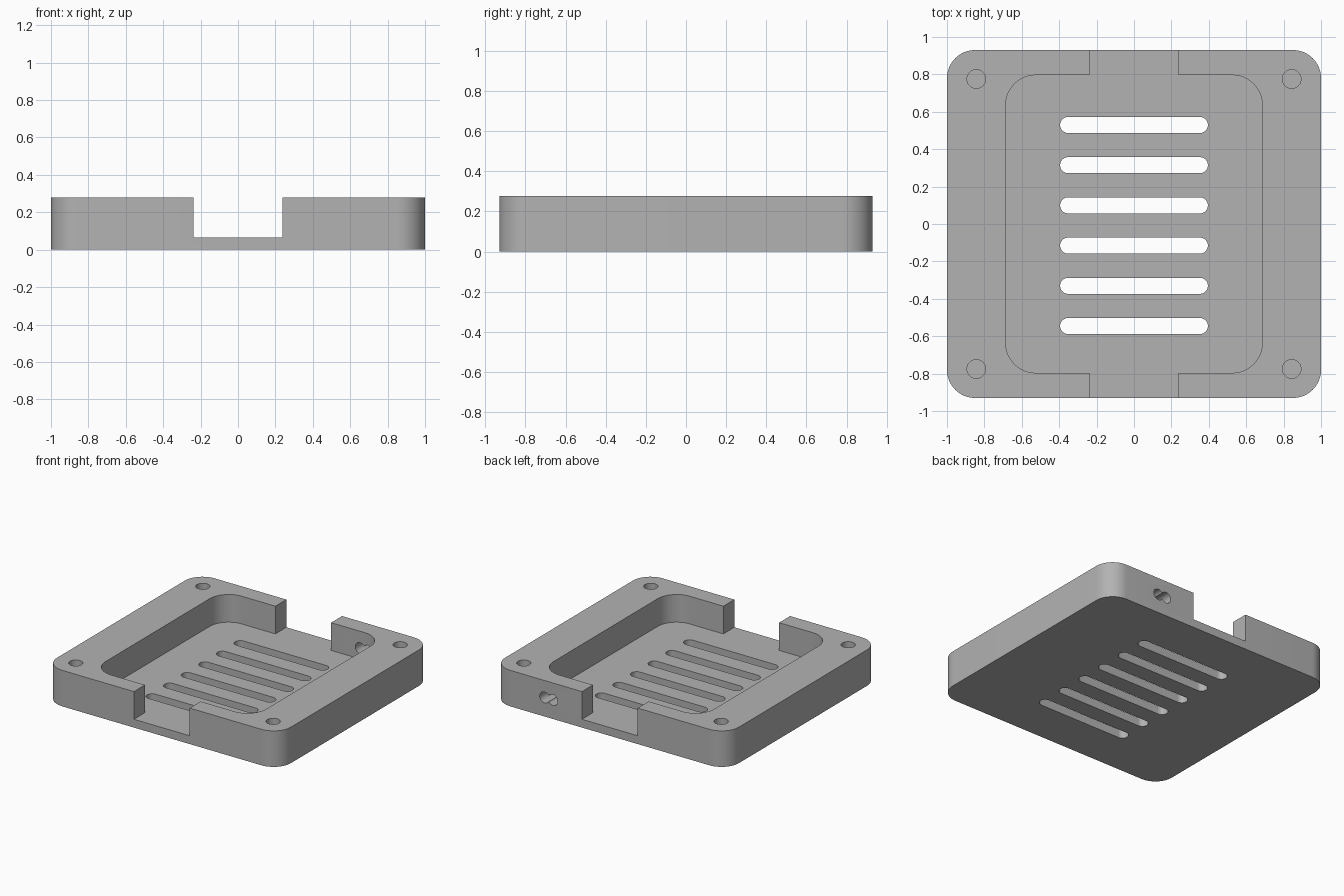
import bpy
import bmesh
from math import sin, cos, pi
from mathutils import Matrix, Vector

HEIGHT, FLOOR = 0.278, 0.064
OVER = 0.1  # how far cutters run past the surface

if "Cube" in bpy.data.objects:
    bpy.data.objects.remove(bpy.data.objects["Cube"], do_unlink=True)

grey = bpy.data.materials.new("plain grey")
grey.use_nodes = True
colour = (0.45, 0.45, 0.45, 1)
grey.diffuse_color = colour
grey.node_tree.nodes["Principled BSDF"].inputs["Base Color"].default_value = colour


def rounded_prism(name, half_x, half_y, radius, low, high, matrix=None, steps=12):
    """Upright prism with a rounded rectangular outline."""
    bm = bmesh.new()
    ring = []
    for quarter, (sx, sy) in enumerate([(1, 1), (-1, 1), (-1, -1), (1, -1)]):
        for i in range(steps + 1):
            a = (quarter + i / steps) * pi / 2
            x = sx * (half_x - radius) + radius * cos(a)
            y = sy * (half_y - radius) + radius * sin(a)
            ring.append(bm.verts.new((x, y, low)))
    bmesh.ops.remove_doubles(bm, verts=ring, dist=0.0001)
    face = bm.faces.new([v for v in ring if v.is_valid])
    top = bmesh.ops.extrude_face_region(bm, geom=[face])["geom"]
    bmesh.ops.translate(bm, vec=(0, 0, high - low),
                        verts=[g for g in top if isinstance(g, bmesh.types.BMVert)])
    bmesh.ops.recalc_face_normals(bm, faces=bm.faces)
    if matrix:
        bm.transform(matrix)
    mesh = bpy.data.meshes.new(name)
    bm.to_mesh(mesh)
    bm.free()
    mesh.materials.append(grey)
    obj = bpy.data.objects.new(name, mesh)
    bpy.context.collection.objects.link(obj)
    return obj


def cut(target, cutter):
    """Subtract the cutter from the target, then remove the cutter."""
    mod = target.modifiers.new("cut", "BOOLEAN")
    mod.operation, mod.solver, mod.object = "DIFFERENCE", "EXACT", cutter
    bpy.context.view_layer.objects.active = target
    bpy.ops.object.modifier_apply(modifier=mod.name)
    bpy.data.objects.remove(cutter, do_unlink=True)


# Solid tray block with rounded corners
tray = rounded_prism("vented_tray", 1, 0.93, 0.15, 0, HEIGHT)

# Central cavity, and the notch through the front and back walls
cut(tray, rounded_prism("cavity", 0.686, 0.796, 0.16, FLOOR, HEIGHT + OVER))
cut(tray, rounded_prism("notch", 0.238, 0.93 + OVER, 0.0, FLOOR, HEIGHT + OVER, steps=1))

# Ventilation slots through the floor
for i in range(6):
    place = Matrix.Translation((0, -0.008 + (i - 2.5) * 0.215, 0))
    cut(tray, rounded_prism("slot", 0.395, 0.043, 0.043, -OVER, FLOOR + OVER, place))

# Blind screw holes in the corners
for x in (-0.843, 0.843):
    for y in (-0.775, 0.775):
        place = Matrix.Translation((x, y, 0))
        cut(tray, rounded_prism("screw_hole", 0.05, 0.05, 0.05, FLOOR, HEIGHT + OVER, place))

# Pair of cable holes through the back wall
for x in (0.487, 0.557):
    place = Matrix.Translation(Vector((x, 0, 0.147))) @ Matrix.Rotation(-pi / 2, 4, "X")
    cut(tray, rounded_prism("cable_hole", 0.042, 0.042, 0.042, 0.65, 0.93 + OVER, place))

# Smooth the curved walls, keep the edges crisp
bpy.ops.object.select_all(action="DESELECT")
tray.select_set(True)
bpy.context.view_layer.objects.active = tray
bpy.ops.object.shade_smooth_by_angle(angle=pi / 6)
